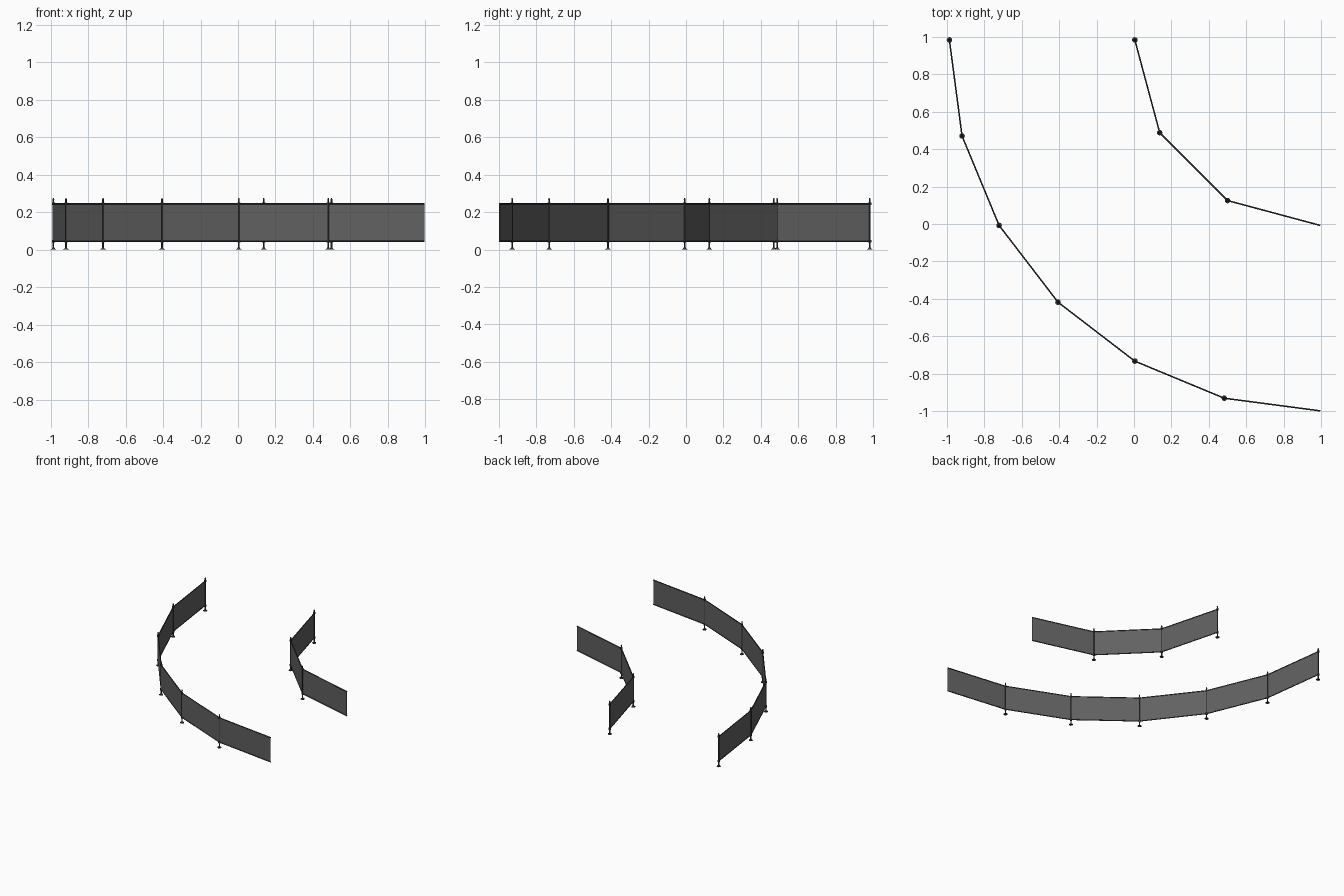
import bpy
from math import cos, sin, radians
from mathutils import Vector

cube = bpy.data.objects.get("Cube")
if cube:
    bpy.data.objects.remove(cube)


def material(name, grey):
    m = bpy.data.materials.new(name)
    m.use_nodes = True
    colour = (grey, grey, grey, 1)
    m.diffuse_color = colour
    m.node_tree.nodes["Principled BSDF"].inputs["Base Color"].default_value = colour
    return m


panel_grey = material("panel grey", 0.12)
frame_grey = material("dark frame grey", 0.045)

CENTRE = Vector((0.994, 0.982, 0))
LOW, HIGH = 0.045, 0.245      # rail heights
POST_TOP = 0.275


def finish(name, mat):
    ob = bpy.context.object
    ob.name = name
    ob.data.materials.append(mat)
    return ob


def box(name, centre, size, angle, mat):
    bpy.ops.mesh.primitive_cube_add(size=1, location=centre, rotation=(0, 0, angle))
    ob = finish(name, mat)
    ob.scale = size
    return ob


def tube(name, a, b, radius, mat, tip=None):
    """Cylinder, or cone when a tip radius is given, from a to b."""
    a, b = Vector(a), Vector(b)
    d = b - a
    bpy.ops.mesh.primitive_cone_add(
        vertices=12, radius1=radius, radius2=radius if tip is None else tip,
        depth=d.length, location=(a + b) / 2,
        rotation=d.to_track_quat('Z', 'Y').to_euler())
    ob = finish(name, mat)
    bpy.ops.object.shade_smooth_by_angle()
    return ob


def post(name, p):
    def up(z):
        return p + Vector((0, 0, z))
    tube(name + "_base", up(0), up(0.004), 0.015, frame_grey)
    tube(name + "_foot", up(0.004), up(0.012), 0.009, frame_grey, 0.005)
    tube(name, up(0), up(POST_TOP - 0.008), 0.0045, frame_grey)
    tube(name + "_cap", up(POST_TOP - 0.008), up(POST_TOP), 0.0055, frame_grey, 0.002)
    for label, z in (("lower", LOW), ("upper", HIGH)):
        tube(f"{name}_{label}_collar", up(z - 0.007), up(z + 0.007), 0.0085, frame_grey)


def fence(name, radius, count):
    """Quarter-circle run of straight panels, with a post at the start of each."""
    points = []
    for i in range(count + 1):
        t = radians(90 * i / count)
        points.append(CENTRE - radius * Vector((cos(t), sin(t), 0)))
    for i, (a, b) in enumerate(zip(points, points[1:]), 1):
        d = b - a
        angle = Vector((1, 0)).angle_signed(d.xy) * -1
        mid = (a + b) / 2 + Vector((0, 0, (LOW + HIGH) / 2))
        box(f"{name}_panel_{i}", mid, (d.length, 0.003, HIGH - LOW), angle, panel_grey)
        for label, z in (("bottom", LOW), ("top", HIGH)):
            lift = Vector((0, 0, z))
            tube(f"{name}_{label}_rail_{i}", a + lift, b + lift, 0.004, frame_grey)
        post(f"{name}_post_{i}", a)


fence("outer_fence", 1.979, 6)
fence("inner_fence", 0.9895, 3)
